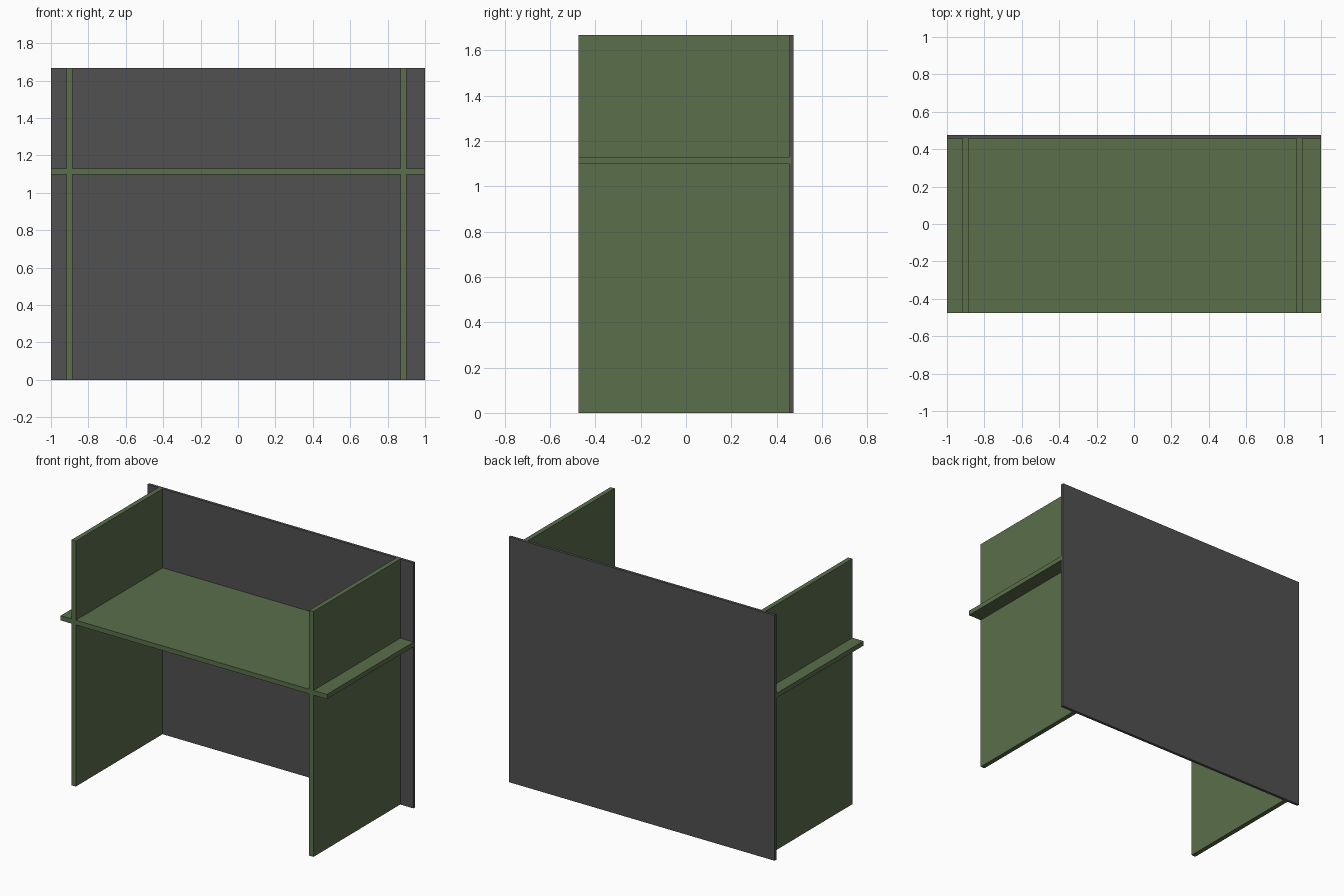
import bpy
import bmesh
from mathutils import Vector

cube = bpy.data.objects.get("Cube")
if cube:
    bpy.data.objects.remove(cube, do_unlink=True)


def make_material(name, rgb):
    color = (*rgb, 1.0)
    mat = bpy.data.materials.new(name)
    mat.use_nodes = True
    mat.diffuse_color = color
    bsdf = mat.node_tree.nodes["Principled BSDF"]
    bsdf.inputs["Base Color"].default_value = color
    bsdf.inputs["Roughness"].default_value = 0.8
    return mat


def make_panel(name, low, high, mat):
    """Flat board between two opposite corners."""
    low, high = Vector(low), Vector(high)
    bm = bmesh.new()
    bmesh.ops.create_cube(bm, size=1)
    bmesh.ops.scale(bm, vec=high - low, verts=bm.verts)
    bmesh.ops.translate(bm, vec=(low + high) / 2, verts=bm.verts)
    mesh = bpy.data.meshes.new(name)
    bm.to_mesh(mesh)
    bm.free()
    mesh.materials.append(mat)
    obj = bpy.data.objects.new(name, mesh)
    bpy.context.collection.objects.link(obj)
    return obj


green = make_material("olive green", (0.102, 0.156, 0.07))
grey = make_material("dark grey", (0.082, 0.082, 0.082))

height = 1.667
front, back = -0.475, 0.475
back_face = 0.456
board = 0.032

# Back panel, full width and height
make_panel("back_panel", (-0.999, back_face, 0), (0.999, back, height), grey)

# Upright side panels, standing in from the ends of the desktop
for name, x in (("right_side_panel", -0.918), ("left_side_panel", 0.868)):
    make_panel(name, (x, front, 0), (x + board, back_face, height), green)

# Desktop passing through both side panels, let slightly into the back
make_panel("desktop", (-1, front, 1.098), (1, 0.463, 1.098 + board), green)
